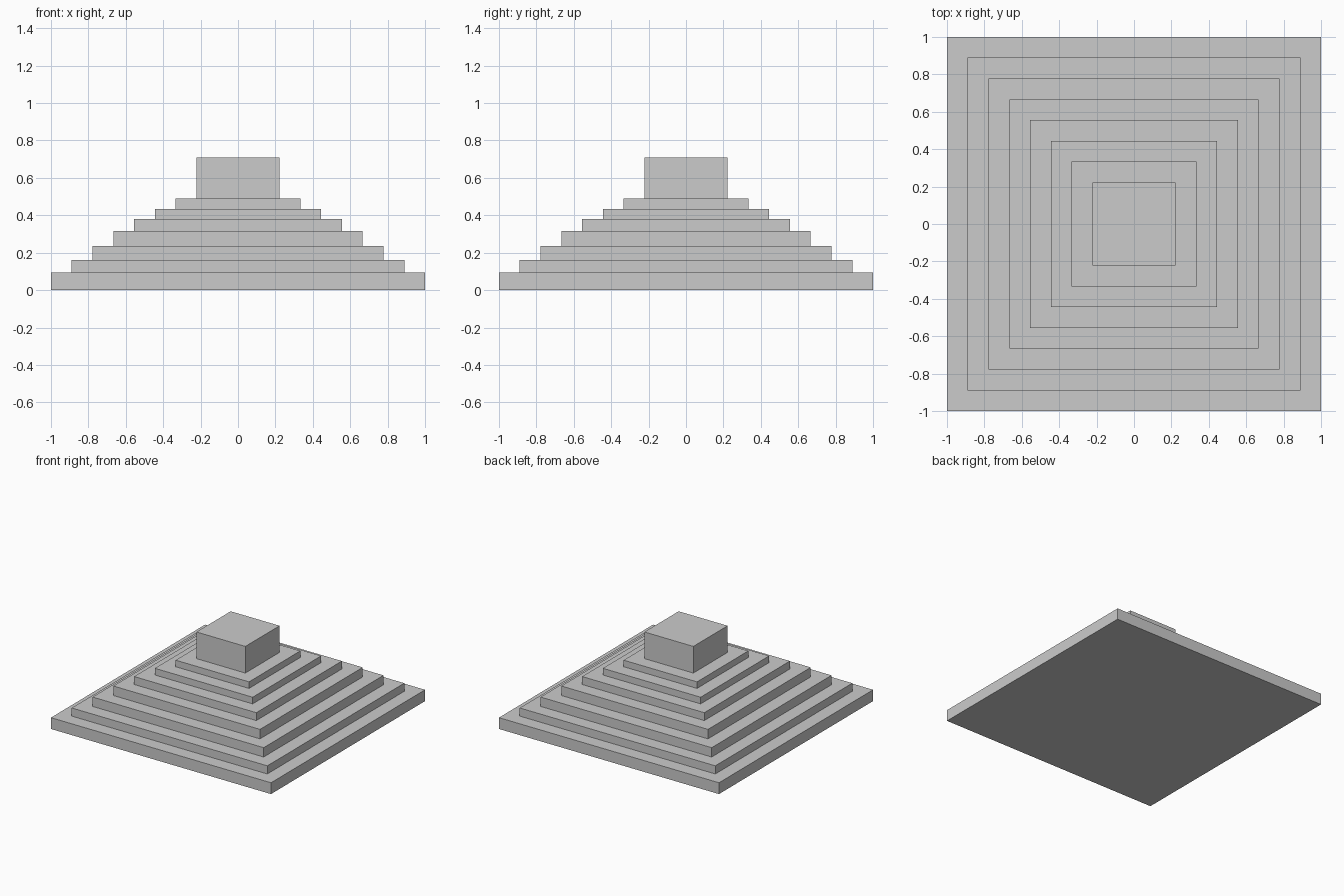
import bpy
import bmesh

if "Cube" in bpy.data.objects:
    bpy.data.objects.remove(bpy.data.objects["Cube"])

TIERS = 9  # each step goes in by 1/9 of the half width
TOPS = [0.093, 0.16, 0.237, 0.315, 0.38, 0.435, 0.489, 0.708]


def square_ring(bm, half, z):
    corners = [(-half, -half), (half, -half), (half, half), (-half, half)]
    return [bm.verts.new((x, y, z)) for x, y in corners]


# Stepped pyramid: square rings lofted into risers and treads, taller block on top
bm = bmesh.new()
rings = []
bottom = 0.0
for i, top in enumerate(TOPS):
    half = 1 - i / TIERS
    rings += [square_ring(bm, half, bottom), square_ring(bm, half, top)]
    bottom = top

for low, high in zip(rings, rings[1:]):
    for j in range(4):
        k = (j + 1) % 4
        bm.faces.new((low[j], low[k], high[k], high[j]))

# Underside and roof
bm.faces.new(rings[0][::-1])
bm.faces.new(rings[-1])

mesh = bpy.data.meshes.new("stepped_pyramid")
bm.to_mesh(mesh)
bm.free()
pyramid = bpy.data.objects.new("stepped_pyramid", mesh)
bpy.context.collection.objects.link(pyramid)
